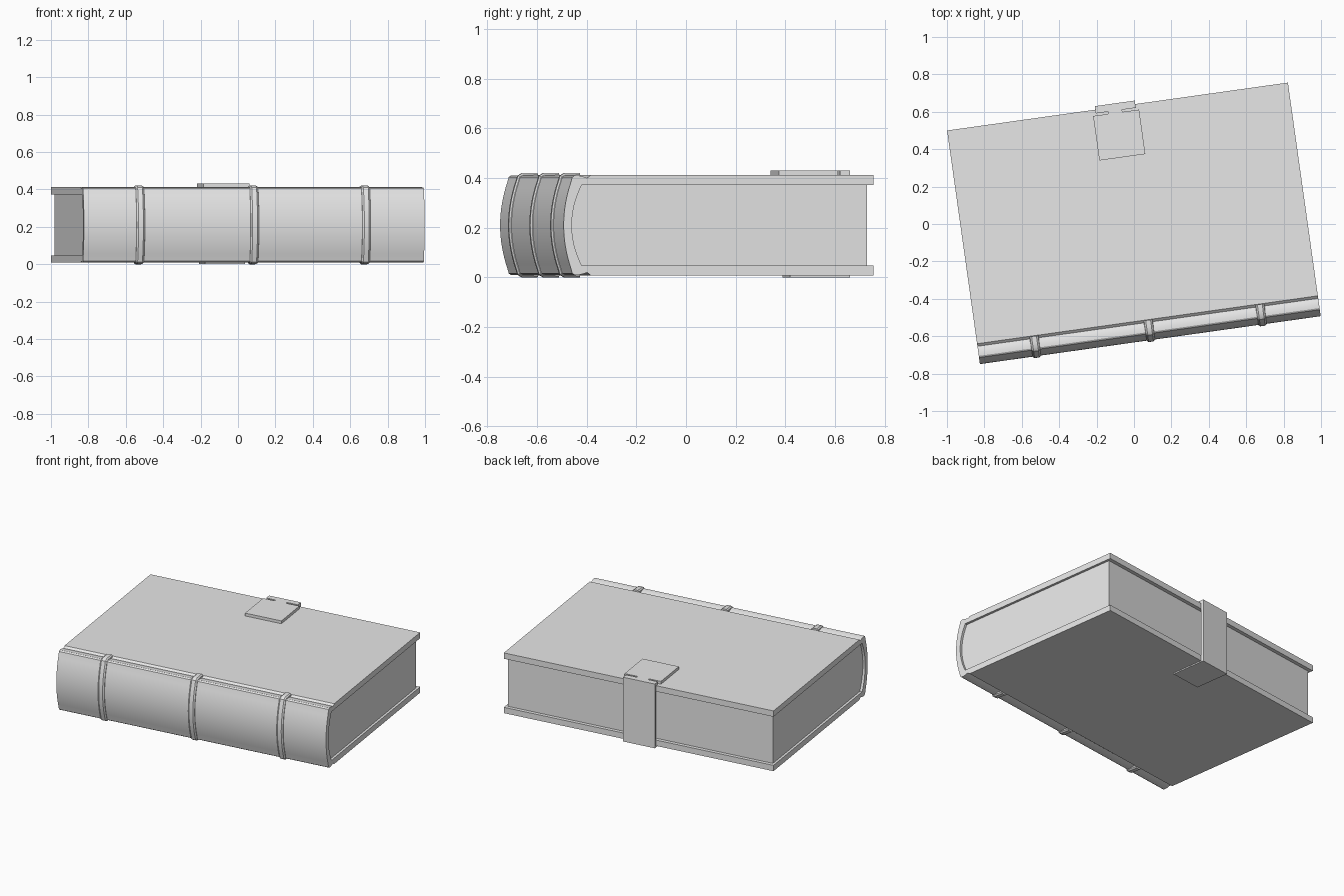
import bpy, bmesh, math
from mathutils import Vector

cube = bpy.data.objects.get("Cube")
if cube:
    bpy.data.objects.remove(cube, do_unlink=True)

MID, HALF = 0.21, 0.202          # mid height and half thickness of the book
LENGTH = 0.92                    # half length along the spine
TURN = math.radians(8)           # the book lies slightly turned

grey = bpy.data.materials.new("plain grey")
grey.use_nodes = True
grey.diffuse_color = (0.8, 0.8, 0.8, 1)
grey.node_tree.nodes["Principled BSDF"].inputs["Base Color"].default_value = (0.8, 0.8, 0.8, 1)


def finish(name, bm, smooth=False):
    bmesh.ops.recalc_face_normals(bm, faces=bm.faces)
    mesh = bpy.data.meshes.new(name)
    bm.to_mesh(mesh)
    bm.free()
    mesh.materials.append(grey)
    if smooth:
        mesh.shade_smooth()
        mesh.set_sharp_from_angle(angle=math.radians(32))
    obj = bpy.data.objects.new(name, mesh)
    bpy.context.collection.objects.link(obj)
    obj.rotation_euler.z = TURN
    return obj


def extrude(name, outline, start, vec, smooth=False):
    """Extrude a closed outline; start maps a 2D point to 3D."""
    bm = bmesh.new()
    face = bm.faces.new([bm.verts.new(start(*p)) for p in outline])
    grown = bmesh.ops.extrude_face_region(bm, geom=[face], use_keep_orig=True)
    moved = [g for g in grown["geom"] if isinstance(g, bmesh.types.BMVert)]
    bmesh.ops.translate(bm, verts=moved, vec=vec)
    return finish(name, bm, smooth)


def along_spine(name, outline, half, smooth=False):
    return extrude(name, outline, lambda y, z: (-half, y, z), (2 * half, 0, 0), smooth)


def slab(name, outline, z0, z1):
    return extrude(name, outline, lambda x, y: (x, y, z0), (0, 0, z1 - z0))


def rect(x0, x1, y0, y1):
    return [(x0, y0), (x1, y0), (x1, y1), (x0, y1)]


def bow(front, depth, half, steps=16):
    """Bowed line running from top to bottom, bulging towards the front."""
    ts = [1 - 2 * i / steps for i in range(steps + 1)]
    return [(front + depth * t * t, MID + half * t) for t in ts]


def both_ends(top, middle):
    """Top points, middle points, then the top points mirrored below."""
    return top + middle + [(y, 2 * MID - z) for y, z in reversed(top)]


# Cover: two boards and a rounded spine, with hinge grooves
TOP = MID + HALF
hinge = [(0.634, TOP), (-0.517, TOP), (-0.531, TOP - 0.012), (-0.545, TOP - 0.007),
         (-0.565, TOP - 0.002), (-0.583, TOP - 0.002), (-0.592, TOP - 0.008)]
outer = both_ends(hinge, bow(-0.627, 0.03, 0.175))
inner = both_ends([(0.634, MID + 0.163)], bow(-0.594, 0.041, 0.163))
along_spine("cover", outer + inner[::-1], LENGTH, True)

# Page block, set back from the cover edges
pages = both_ends([(0.610, MID + 0.163)], bow(-0.594, 0.041, 0.163))
along_spine("page_block", pages, LENGTH - 0.016, True)

# Raised bands over the spine
path = both_ends([(-0.519, TOP), (-0.55, TOP - 0.001), (-0.58, TOP - 0.001),
                  (-0.592, TOP - 0.008)], bow(-0.627, 0.03, 0.175))
section = [(-0.024, -0.006), (-0.022, 0.002), (-0.013, 0.009),
           (0.013, 0.009), (0.022, 0.002), (0.024, -0.006)]


def spine_band(name, x):
    bm = bmesh.new()
    rows = []
    for i, (y, z) in enumerate(path):
        a, b = path[max(i - 1, 0)], path[min(i + 1, len(path) - 1)]
        run = Vector((b[0] - a[0], b[1] - a[1])).normalized()
        out = Vector((run.y, -run.x))          # points away from the book
        rows.append([bm.verts.new((x + dx, y + out.x * h, z + out.y * h))
                     for dx, h in section])
    for r, s in zip(rows, rows[1:]):
        for k in range(len(section)):
            j = (k + 1) % len(section)
            bm.faces.new((r[k], r[j], s[j], s[k]))
    bm.faces.new(rows[0])
    bm.faces.new(rows[-1])
    finish(name, bm, True)


for place, x in (("right", -0.613), ("middle", 0.003), ("left", 0.606)):
    spine_band("spine_band_" + place, x)

# Clasp: top plate, tongue between the slots, strap and bottom tab
slab("clasp_plate", rect(-0.136, 0.112, 0.362, 0.602), TOP - 0.002, 0.431)
slab("clasp_tongue", rect(-0.055, 0.022, 0.600, 0.620), TOP - 0.002, 0.431)
slab("clasp_fold", rect(-0.12, 0.096, 0.614, 0.640), TOP - 0.002, 0.431)
slab("clasp_strap", rect(-0.12, 0.096, 0.634, 0.653), 0, 0.431)
slab("clasp_bottom_tab", rect(-0.12, 0.096, 0.41, 0.640), 0, 0.010)
